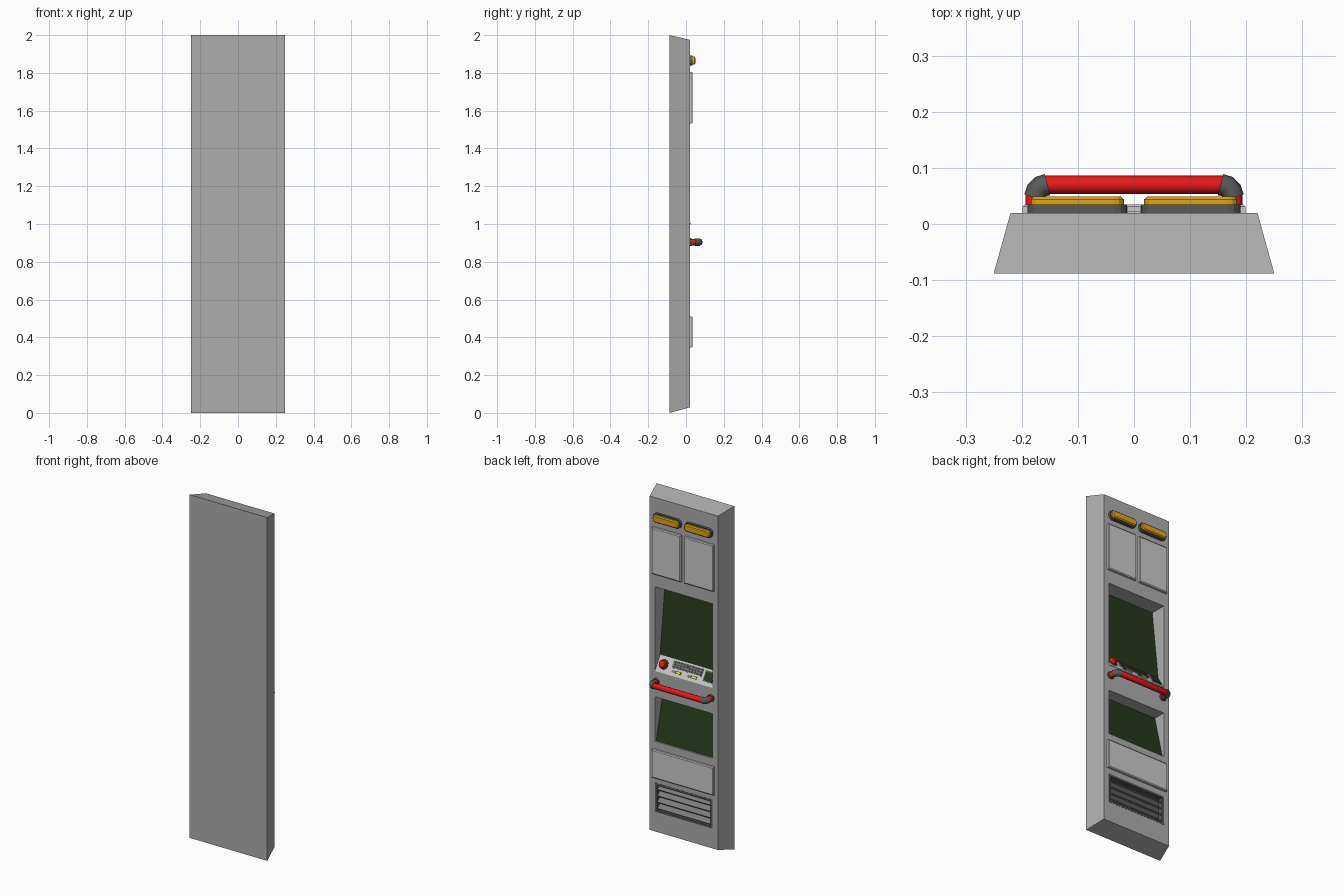
import bpy, bmesh, math
from mathutils import Matrix, Vector

if "Cube" in bpy.data.objects:
    bpy.data.objects.remove(bpy.data.objects["Cube"])


def mat(name, r, g, b):
    m = bpy.data.materials.new(name)
    m.diffuse_color = (r, g, b, 1)
    m.use_nodes = True
    m.node_tree.nodes["Principled BSDF"].inputs["Base Color"].default_value = m.diffuse_color
    return m


GREY = mat("body_grey", .42, .42, .42)
PALE = mat("pale_grey", .62, .62, .62)
DARK = mat("dark_grey", .1, .1, .1)
MID = mat("slat_grey", .2, .2, .2)
RED = mat("red", .8, .01, .01)
AMBER = mat("amber", .75, .38, .01)
YELLOW = mat("yellow", .8, .7, .05)
GLASS = mat("dark_green_glass", .02, .04, .012)


def finish(name, bm, material):
    bmesh.ops.recalc_face_normals(bm, faces=bm.faces)
    me = bpy.data.meshes.new(name)
    bm.to_mesh(me)
    bm.free()
    ob = bpy.data.objects.new(name, me)
    bpy.context.collection.objects.link(ob)
    if material:
        me.materials.append(material)
    return ob


def loft(name, rings, material):
    """Skin a list of equal-length point rings and cap both ends."""
    bm = bmesh.new()
    loops = [[bm.verts.new(p) for p in ring] for ring in rings]
    n = len(loops[0])
    for a, b in zip(loops, loops[1:]):
        for i in range(n):
            j = (i + 1) % n
            bm.faces.new((a[i], a[j], b[j], b[i]))
    bm.faces.new(loops[0])
    bm.faces.new(loops[-1])
    return finish(name, bm, material)


def rrect(cx, cz, hx, hz, y, r=0, seg=3):
    """Rounded rectangle ring in a plane of constant y."""
    if r == 0:
        return [(cx + sx * hx, y, cz + sz * hz) for sx, sz in ((1, 1), (-1, 1), (-1, -1), (1, -1))]
    pts = []
    for k, (sx, sz) in enumerate(((1, 1), (-1, 1), (-1, -1), (1, -1))):
        for i in range(seg + 1):
            a = math.pi / 2 * (k + i / seg)
            pts.append((cx + sx * (hx - r) + r * math.cos(a), y, cz + sz * (hz - r) + r * math.sin(a)))
    return pts


def extrude_x(name, profile, hx, material):
    """Extrude a (y, z) profile symmetrically along x."""
    return loft(name, [[(s * hx, y, z) for y, z in profile] for s in (-1, 1)], material)


def box(name, size, matrix, material):
    bm = bmesh.new()
    bmesh.ops.create_cube(bm, size=1, matrix=matrix @ Matrix.Diagonal((*size, 1)))
    return finish(name, bm, material)


def cyl(name, r1, r2, depth, matrix, material, sides=12):
    bm = bmesh.new()
    bmesh.ops.create_cone(bm, cap_ends=True, segments=sides, radius1=r1, radius2=r2, depth=depth, matrix=matrix)
    return finish(name, bm, material)


def tube(name, pts, radius, material):
    """Eight-sided pipe along a polyline."""
    cu = bpy.data.curves.new(name, 'CURVE')
    cu.dimensions = '3D'
    cu.bevel_depth, cu.bevel_resolution, cu.use_fill_caps = radius, 2, True
    sp = cu.splines.new('POLY')
    sp.points.add(len(pts) - 1)
    for p, co in zip(sp.points, pts):
        p.co = (*co, 1)
    ob = bpy.data.objects.new(name, cu)
    bpy.context.collection.objects.link(ob)
    select(ob)
    bpy.ops.object.convert(target='MESH')
    bpy.context.object.data.materials.clear()
    bpy.context.object.data.materials.append(material)


def select(ob):
    bpy.ops.object.select_all(action='DESELECT')
    ob.select_set(True)
    bpy.context.view_layer.objects.active = ob


F = .02   # y of the detailed face

# Tapered wall slab
body = loft("wall_body", [rrect(0, 1, .25, 1, -.088), rrect(0, 1.002, .22, .973, F)], GREY)

# Recesses for the two screens and the vent, cut by side profiles
top, hinge, lip = (-.075, 1.455), (-.028, 1.043), (F, .965)
low_top, low_bot = (-.055, .814), (.008, .554)
cuts = [
    [(.06, 1.455), top, hinge, lip, (.06, .965)],
    [(.06, .814), low_top, low_bot, (.06, .554)],
    [(.06, .313), (-.012, .313), (-.012, .144), (.06, .144)],
]
for prof in cuts:
    cutter = extrude_x("recess_cutter", prof, .185, None)
    cutter.hide_render = True
    mod = body.modifiers.new("recess", 'BOOLEAN')
    mod.object, mod.operation, mod.solver = cutter, 'DIFFERENCE', 'EXACT'
    select(body)
    bpy.ops.object.modifier_apply(modifier=mod.name)
    bpy.data.objects.remove(cutter)


def plate(name, a, b, t, material):
    """Thin sheet lying on the slope from a down to b."""
    extrude_x(name, [a, b, (b[0] + t, b[1]), (a[0] + t, a[1])], .1845, material)


plate("upper_screen", top, hinge, .003, GLASS)
plate("lower_screen", low_top, low_bot, .003, GLASS)
plate("console_top", hinge, lip, .002, PALE)

# Warning lights and upper panels, mirrored pairs
for s in (-1, 1):
    cx = s * .101
    loft("light_base", [rrect(cx, 1.865, .0885, .0265, y, .022) for y in (F - .002, .035)], DARK)
    loft("light_lens", [rrect(cx, 1.865, .083, .021, .034, .017),
                        rrect(cx, 1.865, .083, .021, .044, .017),
                        rrect(cx, 1.865, .077, .015, .049, .012)], AMBER)
    cx = s * .105
    loft("upper_panel", [rrect(cx, 1.668, .094, .1355, F - .002),
                         rrect(cx, 1.668, .094, .1355, .031),
                         rrect(cx, 1.668, .089, .1305, .035)], PALE)

# Lower panel
loft("lower_panel", [rrect(0, .427, .199, .082, F - .002), rrect(0, .427, .199, .082, .031),
                     rrect(0, .427, .194, .077, .035)], PALE)

# Vent: back plate, frame and slats
T = Matrix.Translation
box("vent_back", (.369, .004, .168), T((0, -.009, .2285)), DARK)
for s in (-1, 1):
    box("vent_frame_side", (.012, .032, .169), T((s * .179, .005, .2285)), DARK)
    box("vent_frame_rail", (.37, .032, .012), T((0, .005, .2285 + s * .0785)), DARK)
for i in range(4):
    m = T((0, .004, .173 + i * .037)) @ Matrix.Rotation(math.radians(-40), 4, 'X')
    box("vent_slat", (.346, .03, .006), m, MID)

# Grab handle
Z = .904
path = [(.177, F), (.177, .05), (.17, .064), (.155, .07)]
tube("handle_bar", [(x, y, Z) for x, y in path] + [(-x, y, Z) for x, y in reversed(path)], .0165, RED)
for s in (-1, 1):
    tube("handle_elbow", [(s * x, y, Z) for x, y in ((.177, .047), (.173, .06), (.166, .067), (.154, .07))],
         .0195, DARK)
    cyl("handle_flange", .021, .021, .012, T((s * .177, .024, Z)) @ Matrix.Rotation(math.pi / 2, 4, 'X'), DARK, 8)

# Console controls, placed in the frame of the sloped surface
up = Vector((0, hinge[0] - lip[0], hinge[1] - lip[1])).normalized()
left = Vector((-1, 0, 0))
nrm = left.cross(up)
C = Matrix((left, up, nrm)).transposed().to_4x4()
C.translation = Vector((0, (hinge[0] + lip[0]) / 2, (hinge[1] + lip[1]) / 2)) + nrm * .002


def at(u, v, h=0):
    return C @ T((u, v, h))


cyl("button_collar", .028, .028, .008, at(-.145, 0, .002), DARK)
cyl("red_button", .024, .019, .018, at(-.145, 0, .012), RED)
box("keypad_base", (.19, .042, .006), at(.005, .016, .001), MID)
for r in range(3):
    for c in range(10):
        box("key", (.013, .008, .005), at(-.078 + c * .0185, .003 + r * .013, .005), DARK)
for u in (-.04, .06):
    box("grey_switch", (.024, .012, .006), at(u - .03, -.022, .002), MID)
    box("yellow_switch", (.03, .014, .008), at(u, -.022, .003), YELLOW)
box("small_display_frame", (.056, .06, .008), at(.146, .004, .002), DARK)
box("small_display", (.044, .046, .002), at(.146, .004, .0065), GLASS)
